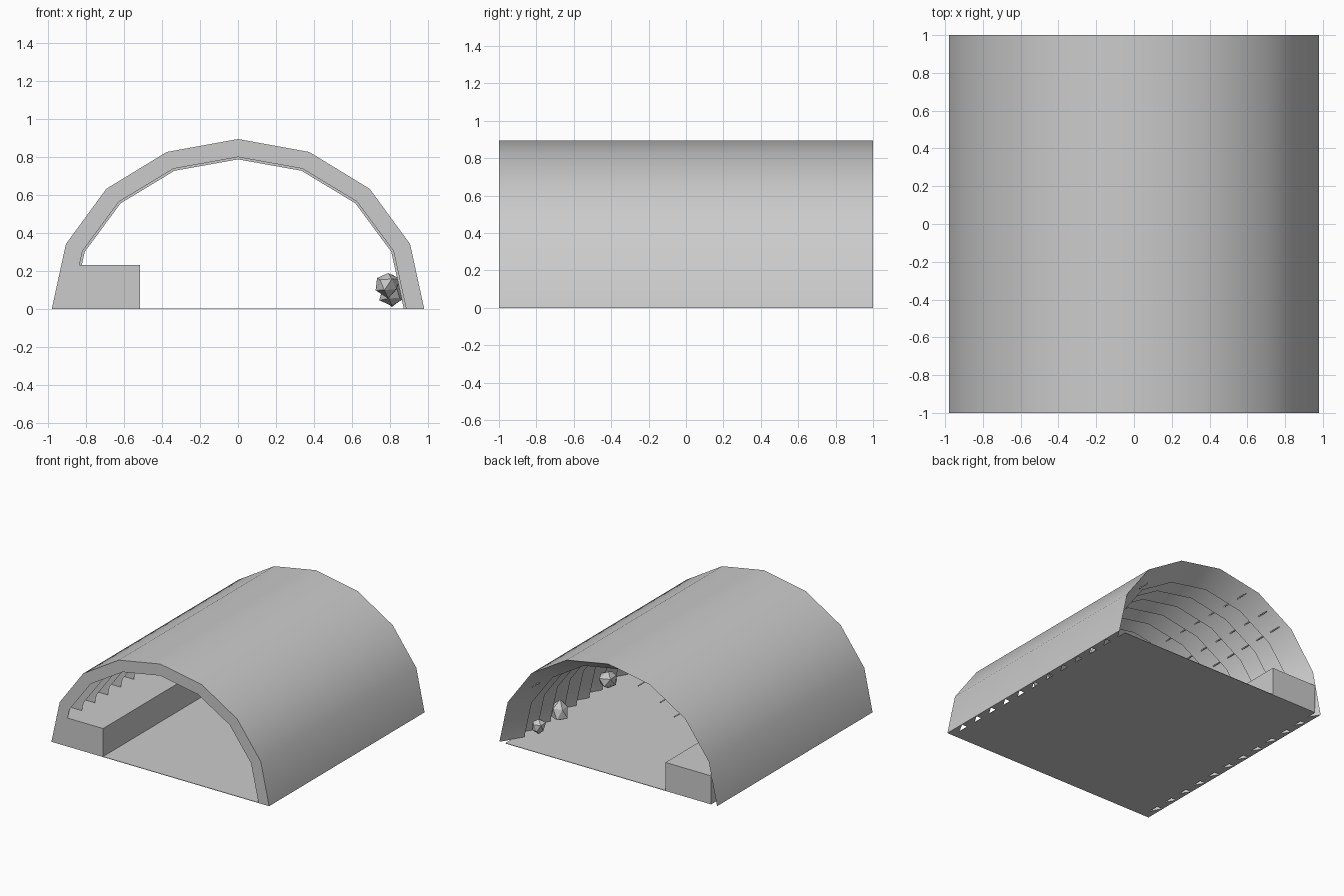
import bpy, bmesh, math, random
from mathutils import Vector

if "Cube" in bpy.data.objects:
    bpy.data.objects.remove(bpy.data.objects["Cube"])

random.seed(4)
A, B = 0.98, 0.895        # outer half width and height
SEGS, TEETH = 8, 12


def finish(bm, name, smooth=False):
    bmesh.ops.recalc_face_normals(bm, faces=bm.faces)
    me = bpy.data.meshes.new(name)
    bm.to_mesh(me)
    bm.free()
    ob = bpy.data.objects.new(name, me)
    bpy.context.collection.objects.link(ob)
    if smooth:
        bpy.context.view_layer.objects.active = ob
        ob.select_set(True)
        bpy.ops.object.shade_smooth_by_angle(angle=math.radians(30))
        ob.select_set(False)
    return ob


def box(name, x0, x1, y0, y1, z0, z1):
    bm = bmesh.new()
    bmesh.ops.create_cube(bm, size=1)
    for v in bm.verts:
        v.co = ((x0 + x1) / 2 + v.co.x * (x1 - x0),
                (y0 + y1) / 2 + v.co.y * (y1 - y0),
                (z0 + z1) / 2 + v.co.z * (z1 - z0))
    return finish(bm, name)


def arch_point(a, b, deg, y):
    t = math.radians(deg)
    return Vector((a * math.cos(t), y, b * math.sin(t)))


# Vault: smooth outside, inside stepped by tapering segments
bm = bmesh.new()


def arch_row(a, b, y):
    return [bm.verts.new(arch_point(a, b, 180 * i / SEGS, y)) for i in range(SEGS + 1)]


def bridge(r0, r1):
    for i in range(SEGS):
        bm.faces.new((r0[i], r0[i + 1], r1[i + 1], r1[i]))


step = 2 / TEETH
outer = [arch_row(A, B, -1 + k * step) for k in range(TEETH + 1)]
for k in range(TEETH):
    inset = 0.095 if k == 0 else 0.107
    lip = arch_row(A - inset, B - inset, -1 + k * step)
    thin = 0 if k == TEETH - 1 else 0.004
    back = outer[-1] if thin == 0 else arch_row(A - thin, B - thin, -1 + (k + 1) * step)
    bridge(outer[k], outer[k + 1])
    if k == 0:
        bridge(outer[0], lip)
    else:
        bridge(prev, lip)
    bridge(lip, back)
    for e in (0, SEGS):     # feet of each segment
        foot = [outer[k][e], outer[k + 1][e], back[e], lip[e]]
        bm.faces.new(list(dict.fromkeys(foot)))
    prev = back
finish(bm, "vault", True)

# Floor and side platform
box("floor", -0.926, 0.926, -1, 1, 0, 0.004)
box("platform", -0.926, -0.515, -1, 1, 0, 0.232)

# Thin cables running behind the segment lips
for n, deg in enumerate((39, 107, 121, 131)):
    cu = bpy.data.curves.new("cable", 'CURVE')
    cu.dimensions = '3D'
    cu.bevel_depth = 0.006
    cu.bevel_resolution = 0
    sp = cu.splines.new('POLY')
    sp.points.add(1)
    for p, y in zip(sp.points, (-0.98, 0.99)):
        p.co = (*arch_point(A * 0.915, B * 0.915, deg, y), 1)
    bpy.context.collection.objects.link(bpy.data.objects.new(f"cable_{n + 1}", cu))

# Rubble along the wall: centre, half sizes
for n, (c, s) in enumerate([((0.81, 0.74, 0.07), (0.06, 0.06, 0.07)),
                            ((0.81, 0.46, 0.09), (0.07, 0.08, 0.09)),
                            ((0.79, -0.13, 0.13), (0.075, 0.1, 0.07))]):
    bm = bmesh.new()
    bmesh.ops.create_icosphere(bm, subdivisions=1, radius=1)
    for v in bm.verts:
        j = random.uniform(0.75, 1.1)
        v.co = Vector([c[i] + v.co[i] * s[i] * j for i in range(3)])
        v.co.z = max(v.co.z, 0.004)
    finish(bm, f"rock_{n + 1}")
